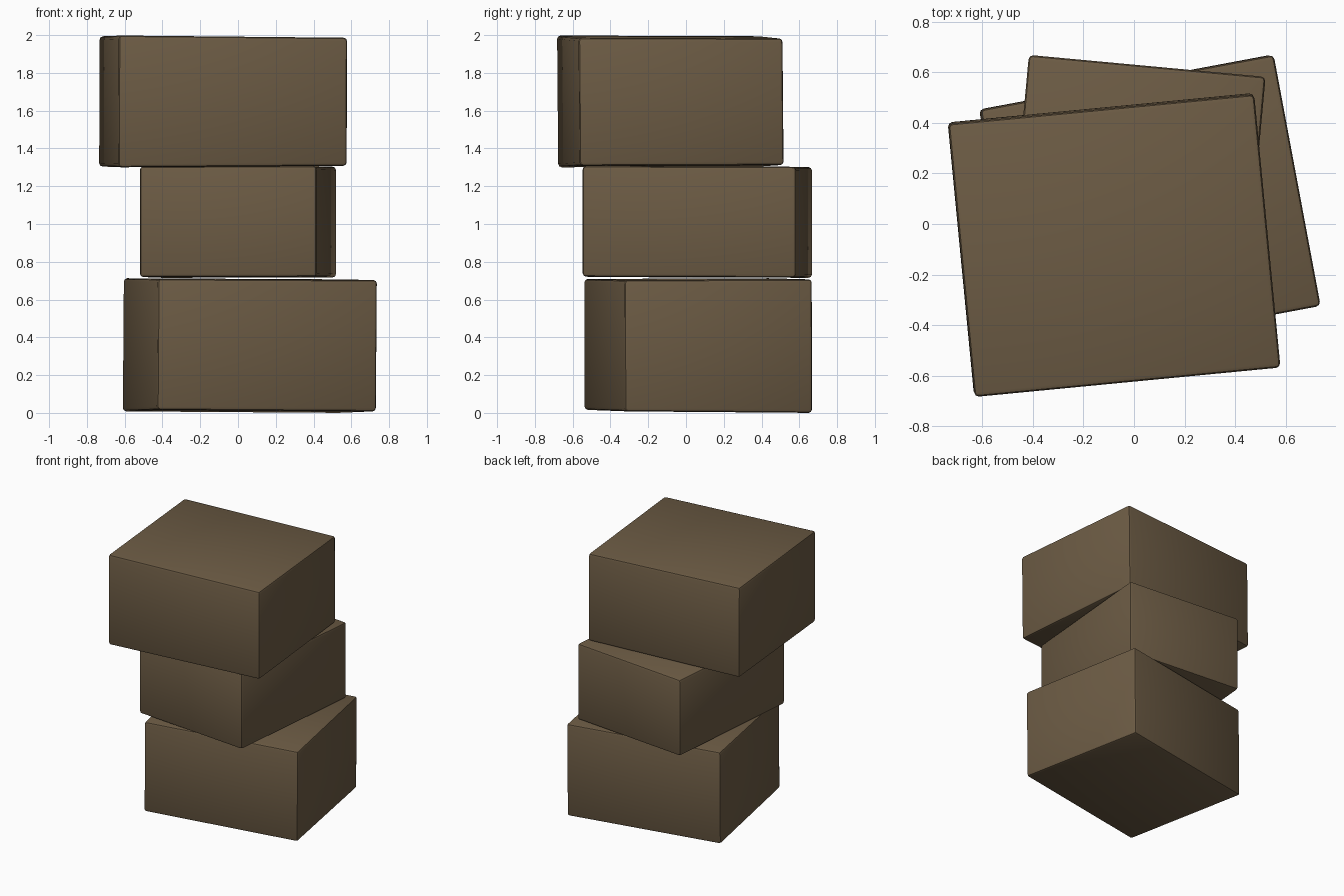
import bpy
import bmesh
from math import radians
from mathutils import Matrix, Vector

if "Cube" in bpy.data.objects:
    bpy.data.objects.remove(bpy.data.objects["Cube"], do_unlink=True)

# One flat brown for the whole stack
brown = bpy.data.materials.new("dull_brown")
brown.use_nodes = True
colour = (0.15, 0.105, 0.058, 1.0)
brown.diffuse_color = colour
shader = next(n for n in brown.node_tree.nodes if n.type == "BSDF_PRINCIPLED")
shader.inputs["Base Color"].default_value = colour


def stacked_box(name, centre, size, bottom, top, yaw, lean=(0, 0),
                bottom_tilt=(0, 0), top_tilt=(0, 0)):
    """Box turned by yaw, with slightly uneven top and bottom faces."""
    bm = bmesh.new()
    bmesh.ops.create_cube(bm, size=2)
    for vert in bm.verts:
        side, depth, upper = vert.co.x, vert.co.y, vert.co.z > 0
        tilt = top_tilt if upper else bottom_tilt
        shift = 1 if upper else 0
        vert.co = Vector((
            side * size[0] / 2 + shift * lean[0],
            depth * size[1] / 2 + shift * lean[1],
            (top if upper else bottom) + side * tilt[0] + depth * tilt[1],
        ))
    turn = Matrix.Translation((*centre, 0)) @ Matrix.Rotation(radians(yaw), 4, "Z")
    bm.transform(turn)

    mesh = bpy.data.meshes.new(name)
    bm.to_mesh(mesh)
    bm.free()
    mesh.materials.append(brown)
    box = bpy.data.objects.new(name, mesh)
    bpy.context.collection.objects.link(box)

    # Softly worn edges
    bevel = box.modifiers.new("worn_edges", "BEVEL")
    bevel.width = 0.018
    bevel.segments = 2
    bevel.limit_method = "NONE"

    bpy.ops.object.select_all(action="DESELECT")
    box.select_set(True)
    bpy.context.view_layer.objects.active = box
    bpy.ops.object.modifier_apply(modifier=bevel.name)
    bpy.ops.object.shade_smooth_by_angle(angle=radians(35))
    return box


# Three boxes, each turned a different way
stacked_box("bottom_box", (0.06, 0.065), (1.18, 1.01), 0.008, 0.708, 10.6,
            lean=(0.005, -0.002), bottom_tilt=(-0.004, -0.004),
            top_tilt=(-0.003, 0.002))
stacked_box("middle_box", (0.0, 0.06), (0.94, 1.135), 0.718, 1.304, -5.3,
            bottom_tilt=(0.001, -0.002), top_tilt=(0.001, -0.002))
stacked_box("top_box", (-0.08, -0.08), (1.215, 1.085), 1.306, 1.99, 5.5,
            lean=(0.002, -0.006), bottom_tilt=(0.004, 0.002),
            top_tilt=(-0.006, -0.002))
